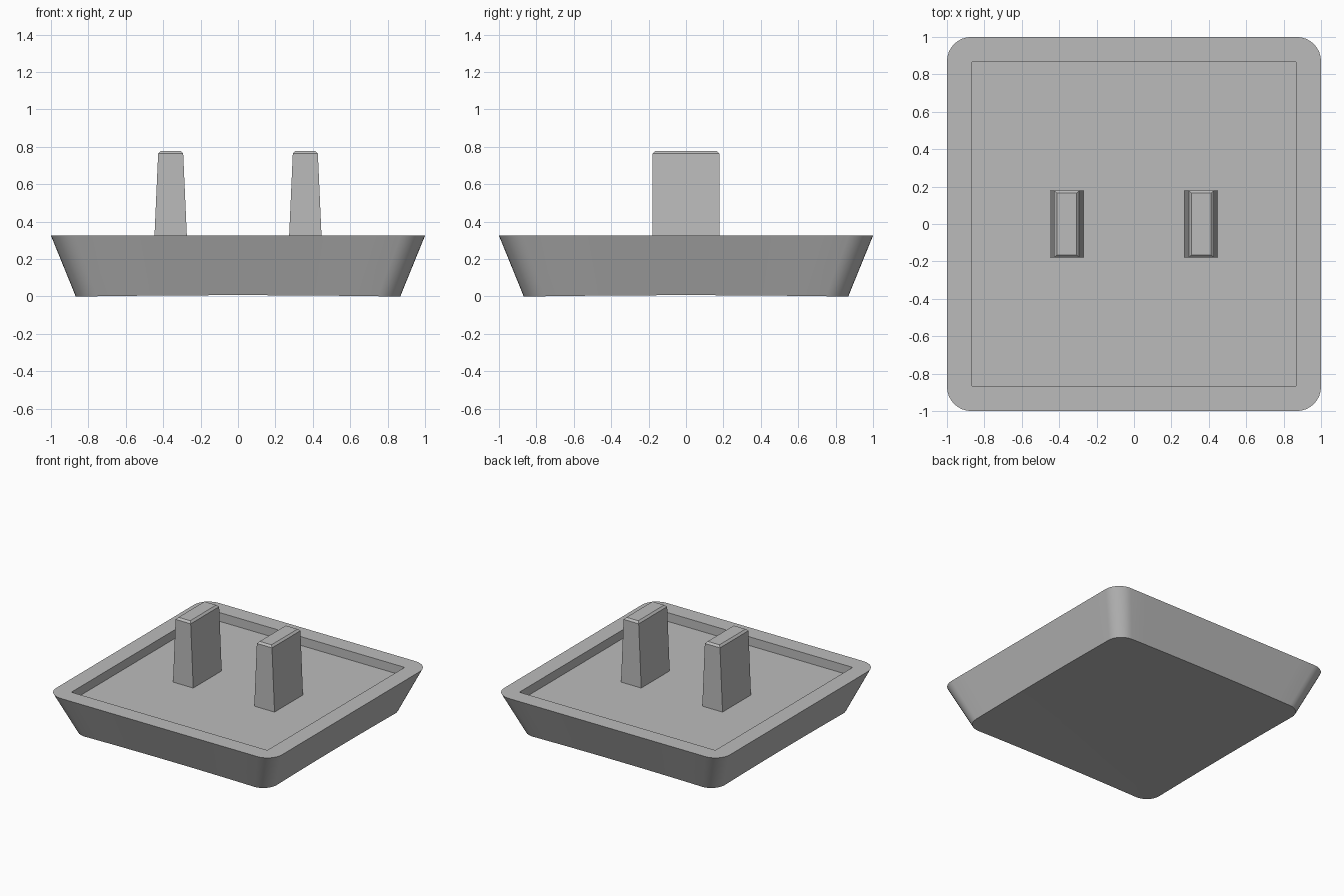
import bpy, bmesh, math

cube = bpy.data.objects.get("Cube")
if cube:
    bpy.data.objects.remove(cube, do_unlink=True)

grey = bpy.data.materials.new("grey plastic")
grey.use_nodes = True
grey.diffuse_color = (0.5, 0.5, 0.5, 1)
grey.node_tree.nodes["Principled BSDF"].inputs["Base Color"].default_value = (0.5, 0.5, 0.5, 1)

ARC, SIDE = 8, 12   # steps per corner and per straight side


def outline(hx, hy, r, arc=ARC, side=SIDE):
    """Points around a rounded rectangle, anticlockwise."""
    corners = []
    for i, (sx, sy) in enumerate([(1, 1), (-1, 1), (-1, -1), (1, -1)]):
        cx, cy = sx * (hx - r), sy * (hy - r)
        angles = [(i + k / arc) * math.pi / 2 for k in range(arc + 1)] if arc else [0]
        corners.append([(cx + r * math.cos(a), cy + r * math.sin(a)) for a in angles])
    pts = []
    for i, corner in enumerate(corners):
        pts += corner
        (ax, ay), (bx, by) = corner[-1], corners[(i + 1) % 4][0]
        pts += [(ax + (bx - ax) * k / side, ay + (by - ay) * k / side) for k in range(1, side)]
    return pts


def loft(name, rings, location=(0, 0, 0)):
    """Skin a stack of rings and close both ends."""
    bm = bmesh.new()
    loops = [[bm.verts.new(p) for p in ring] for ring in rings]
    n = len(loops[0])
    for low, high in zip(loops, loops[1:]):
        for i in range(n):
            j = (i + 1) % n
            bm.faces.new((low[i], low[j], high[j], high[i]))
    bm.faces.new(loops[0][::-1])
    bm.faces.new(loops[-1])
    bmesh.ops.recalc_face_normals(bm, faces=bm.faces[:])
    mesh = bpy.data.meshes.new(name)
    bm.to_mesh(mesh)
    bm.free()
    mesh.materials.append(grey)
    obj = bpy.data.objects.new(name, mesh)
    obj.location = location
    bpy.context.collection.objects.link(obj)
    return obj


def level(pts, z):
    return [(x, y, z) for x, y in pts]


# Flared tray: shallow dished underside, sloping walls, flat rim, recessed floor
RIM, FLOOR = 0.325, 0.255
base = outline(0.868, 0.868, 0.12)
reach = max(x * x + y * y for x, y in base)
rings = []
for s in (0.1, 0.3, 0.5, 0.7, 0.85, 1.0):
    rings.append([(x * s, y * s, 0.01 * (reach - s * s * (x * x + y * y))) for x, y in base])
recess = outline(0.868, 0.868, 0.01)
rings += [level(outline(1, 1, 0.13), RIM), level(recess, RIM), level(recess, FLOOR)]
tray = loft("tray", rings)

# Two tapered prongs with chamfered tips
for name, x in (("left_prong", 0.36), ("right_prong", -0.36)):
    sections = [(0.09, 0.18, FLOOR - 0.01), (0.067, 0.18, 0.763), (0.052, 0.165, 0.778)]
    loft(name, [level(outline(hx, hy, 0, 0, 1), z) for hx, hy, z in sections], (x, 0, 0))

# Smooth only the rounded corners and the dish
bpy.ops.object.select_all(action='DESELECT')
tray.select_set(True)
bpy.context.view_layer.objects.active = tray
bpy.ops.object.shade_smooth_by_angle(angle=math.radians(30))
